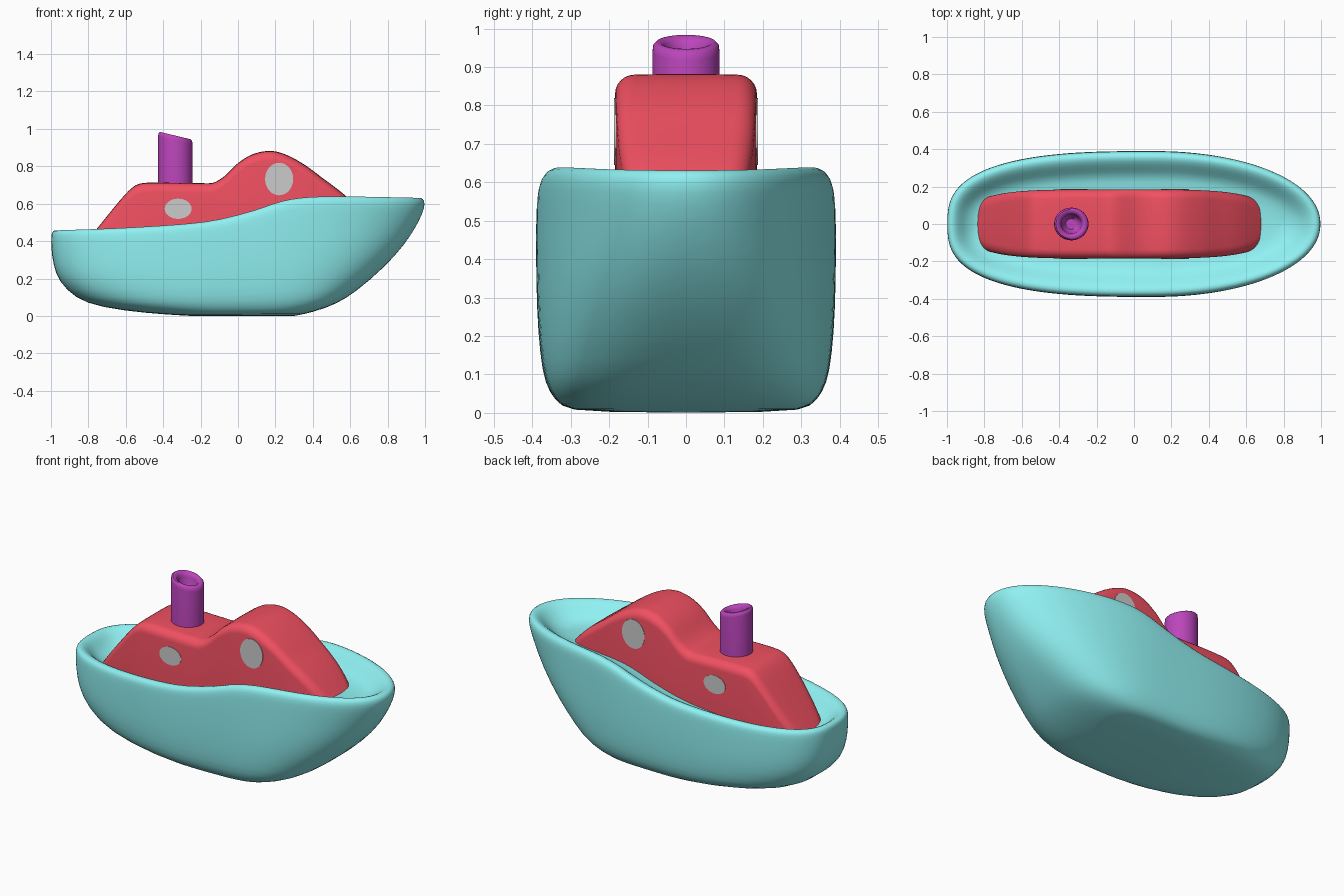
import bpy, bmesh
from math import sin, cos, pi, copysign

if "Cube" in bpy.data.objects:
    bpy.data.objects.remove(bpy.data.objects["Cube"])


def curve(pts):
    """Smooth interpolation z(x) through a few profile points."""
    n = len(pts)
    slope = []
    for i in range(n):
        a, b = pts[max(i - 1, 0)], pts[min(i + 1, n - 1)]
        slope.append((b[1] - a[1]) / (b[0] - a[0]))

    def f(x):
        x = min(max(x, pts[0][0]), pts[-1][0])
        i = max(k for k in range(n - 1) if pts[k][0] <= x)
        (x0, z0), (x1, z1) = pts[i], pts[i + 1]
        h = x1 - x0
        t = (x - x0) / h
        return (z0 * (2*t**3 - 3*t*t + 1) + z1 * (3*t*t - 2*t**3)
                + h * slope[i] * (t**3 - 2*t*t + t) + h * slope[i + 1] * (t**3 - t*t))
    return f


def material(name, color):
    m = bpy.data.materials.new(name)
    m.diffuse_color = (*color, 1)
    m.use_nodes = True
    m.node_tree.nodes["Principled BSDF"].inputs["Base Color"].default_value = m.diffuse_color
    return m


def loft(name, rings, mat=None, angle=0.7, grid_caps=False):
    """Skin closed rings of points; cap with quad strips or n-gons."""
    bm = bmesh.new()
    vr = [[bm.verts.new(p) for p in r] for r in rings]
    n = len(vr[0])
    for a, b in zip(vr, vr[1:]):
        for i in range(n):
            j = (i + 1) % n
            bm.faces.new((a[i], a[j], b[j], b[i]))
    for r in (vr[0], vr[-1]):
        if grid_caps:
            for i in range(n // 2):
                q = (r[i], r[i + 1], r[n - 1 - i], r[-i])
                bm.faces.new(list(dict.fromkeys(q)))
        else:
            bm.faces.new(r)
    bmesh.ops.recalc_face_normals(bm, faces=bm.faces)
    me = bpy.data.meshes.new(name)
    bm.to_mesh(me)
    bm.free()
    ob = bpy.data.objects.new(name, me)
    bpy.context.collection.objects.link(ob)
    if mat:
        me.materials.append(mat)
    bpy.ops.object.select_all(action='DESELECT')
    ob.select_set(True)
    bpy.context.view_layer.objects.active = ob
    bpy.ops.object.shade_smooth_by_angle(angle=angle)
    return ob


teal = material("teal", (0.28, 0.88, 0.89))
red = material("red", (0.88, 0.08, 0.12))
purple = material("purple", (0.50, 0.06, 0.50))

# Hull: superellipse rings following the sheer line, then down into the deck well
sheer = curve([(-1, .46), (-.6, .475), (-.2, .503), (0, .535), (.1, .57), (.2, .61),
               (.3, .633), (.42, .642), (.6, .643), (1, .635)])


def hull_ring(frac, drop, x0, x1, w, n_bow, c):
    ring = []
    for i in range(64):
        a = 2 * pi * i / 64
        ca, sa = cos(a), sin(a)
        n = n_bow if ca > 0 else 2.8
        ux = abs(ca) ** (2 / n)
        x = c + (x1 - c) * ux if ca > 0 else c - (c - x0) * ux
        y = copysign(w * abs(sa) ** (2 / n), sa) if abs(sa) > 1e-6 else 0
        ring.append((x, y, frac * sheer(x) - drop))
    return ring


hull_rows = [  # height fraction, drop, stern x, bow x, half width, bow exponent, centre
    (.000, 0, -.25, .30, .28, 4.5, 0), (.03, 0, -.50, .40, .325, 4, 0),
    (.10, 0, -.74, .53, .357, 3.5, .02), (.20, 0, -.87, .63, .375, 3, .04),
    (.40, 0, -.96, .78, .386, 2.6, .06), (.60, 0, -.99, .895, .390, 2.3, .08),
    (.80, 0, -1, .972, .391, 2.1, .1), (.91, 0, -1, .998, .390, 2.1, .1),
    (.97, 0, -.998, 1, .386, 2.1, .1), (1, 0, -.982, .98, .365, 2.1, .1),
    (1, .008, -.955, .95, .335, 2.1, .1), (1, .04, -.925, .91, .30, 2.1, .1),
    (1, .08, -.89, .86, .26, 2.1, .1), (1, .1, -.84, .79, .21, 2.1, .1)]
hull = loft("hull", [hull_ring(*r) for r in hull_rows], teal, pi, True)
sub = hull.modifiers.new("smooth", 'SUBSURF')
sub.levels = sub.render_levels = 1

# Cabin: rounded cross-sections swept under a two-hump roof line
roof = curve([(-.86, .335), (-.75, .47), (-.61, .64), (-.55, .695), (-.49, .71), (-.2, .708),
              (-.13, .711), (-.07, .747), (0, .815), (.08, .863), (.17, .88), (.25, .863),
              (.35, .81), (.45, .737), (.57, .645), (.70, .52)])
cabin = []
for k in range(81):
    x = -.86 + 1.56 * k / 80
    w = .185 * (1 - abs((x + .08) / .785) ** 4) ** .25
    top, r = roof(x), min(.05, w * .6)
    base = min(.34, top - .06)
    half = [(w, base)] + [(w - r + r * cos(i * pi / 12), top - r + r * sin(i * pi / 12))
                          for i in range(7)]
    half += [(w * .3, top + .002)]
    sec = half + [(-y, z) for y, z in reversed(half)]
    cabin.append([(x, y, z) for y, z in sec])
loft("cabin", cabin, red, .9)

# Funnel: hollow tube with a slanted, softened lip
funnel = []
for r, z, slant in [(.092, .62, 0), (.092, .94, .24), (.09, .956, .24), (.082, .964, .24),
                    (.07, .964, .24), (.06, .957, .24), (.054, .94, .24),
                    (.048, .88, .1), (.03, .86, 0)]:
    funnel.append([(-.335 + r * cos(2*pi*i/48), .95 * r * sin(2*pi*i/48),
                    z - slant * r * cos(2*pi*i/48)) for i in range(48)])
loft("funnel", funnel, purple, .8)

# Portholes: oval discs on both cabin sides
for label, x, z, rx, rz in [("stern", -.32, .573, .072, .054), ("bow", .22, .732, .075, .087)]:
    for side, s in (("front", -1), ("back", 1)):
        loft(f"{label}_porthole_{side}",
             [[(x + rx * cos(2*pi*i/40), s * y, z + rz * sin(2*pi*i/40)) for i in range(40)]
              for y in (.175, .187)], None, .5)
